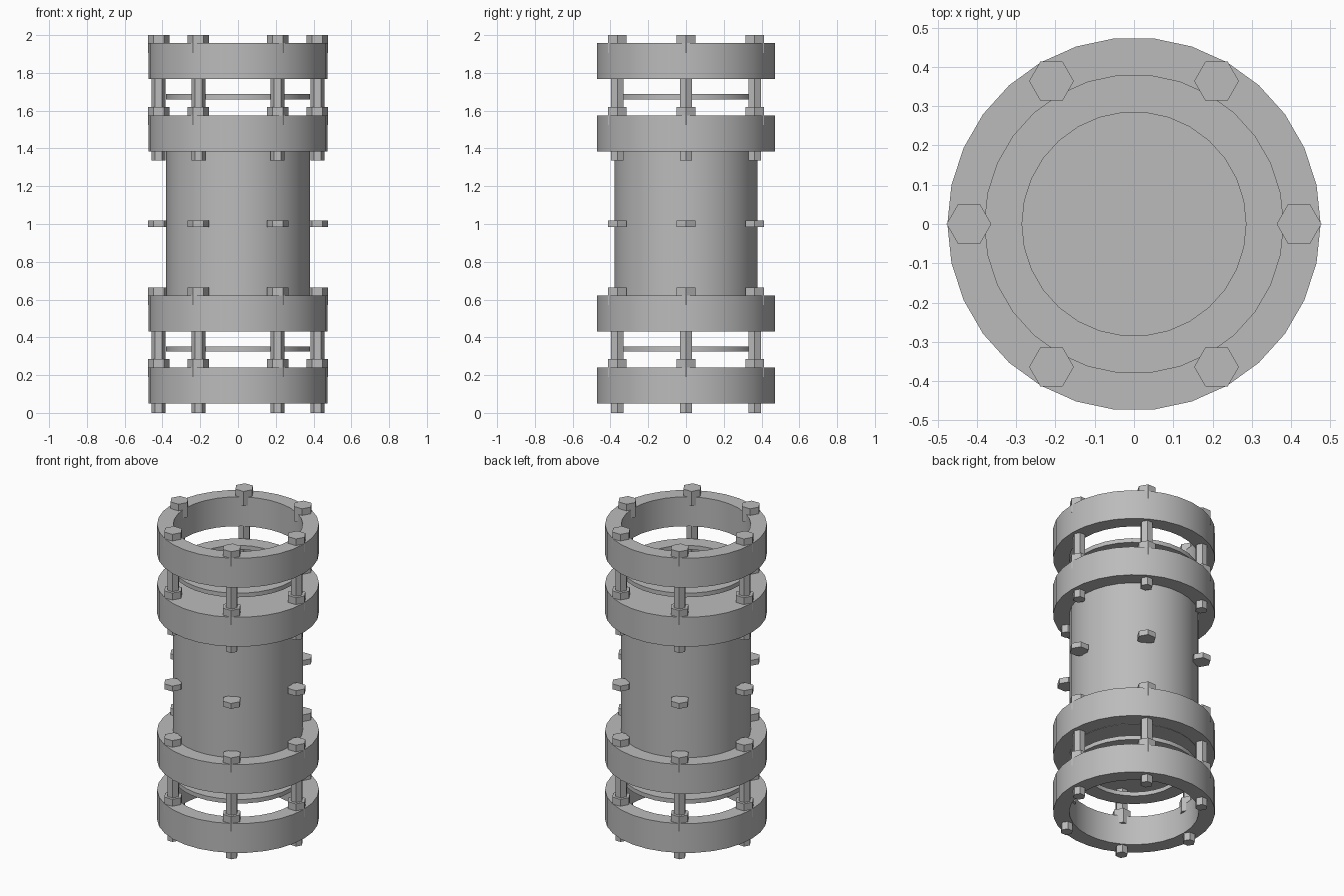
import bpy
import bmesh
from math import cos, sin, pi, radians

SIDES = 30          # segments of the round parts
BOLTS = 6           # bolts around the pipe
BOLT_CIRCLE = 0.42  # distance of the bolts from the axis

cube = bpy.data.objects.get("Cube")
if cube:
    bpy.data.objects.remove(cube, do_unlink=True)

steel = bpy.data.materials.new("grey_steel")
steel.use_nodes = True
GREY = (0.5, 0.5, 0.5, 1.0)
steel.diffuse_color = GREY
steel.node_tree.nodes["Principled BSDF"].inputs["Base Color"].default_value = GREY


def finish(bm, name, smooth=False):
    """Turn a bmesh into a named grey object."""
    bmesh.ops.recalc_face_normals(bm, faces=bm.faces)
    mesh = bpy.data.meshes.new(name)
    bm.to_mesh(mesh)
    bm.free()
    mesh.materials.append(steel)
    obj = bpy.data.objects.new(name, mesh)
    bpy.context.collection.objects.link(obj)
    if smooth:
        bpy.ops.object.select_all(action="DESELECT")
        obj.select_set(True)
        bpy.context.view_layer.objects.active = obj
        bpy.ops.object.shade_smooth_by_angle(angle=radians(30))
    return obj


def add_prism(bm, sides, radius, low, high, x=0.0, y=0.0):
    """Upright prism with a corner pointing along +x."""
    angles = [2 * pi * i / sides for i in range(sides)]
    base = bm.faces.new([bm.verts.new((x + radius * cos(a), y + radius * sin(a), low))
                         for a in angles])
    grown = bmesh.ops.extrude_face_region(bm, geom=[base], use_keep_orig=True)["geom"]
    top = [v for v in grown if isinstance(v, bmesh.types.BMVert)]
    bmesh.ops.translate(bm, verts=top, vec=(0, 0, high - low))


def ring(name, inner, outer, low, high):
    """Flat ring lathed from a rectangular section."""
    bm = bmesh.new()
    section = [(inner, low), (outer, low), (outer, high), (inner, high)]
    loops = []
    for i in range(SIDES):
        a = 2 * pi * i / SIDES
        loops.append([bm.verts.new((r * cos(a), r * sin(a), z)) for r, z in section])
    for i, here in enumerate(loops):
        there = loops[(i + 1) % SIDES]
        for j in range(len(section)):
            k = (j + 1) % len(section)
            bm.faces.new((here[j], there[j], there[k], here[k]))
    return finish(bm, name, smooth=True)


def hex_circle(name, radius, low, high):
    """Six hexagonal prisms spread evenly around the axis."""
    bm = bmesh.new()
    for i in range(BOLTS):
        a = 2 * pi * i / BOLTS
        add_prism(bm, 6, radius, low, high, BOLT_CIRCLE * cos(a), BOLT_CIRCLE * sin(a))
    return finish(bm, name)


# Solid pipe body between the two inner flanges
body = bmesh.new()
add_prism(body, SIDES, 0.38, 0.43, 1.575)
finish(body, "pipe_body", smooth=True)

# Four heavy flanges
for name, low in (("bottom_flange", 0.05), ("lower_body_flange", 0.432),
                  ("upper_body_flange", 1.385), ("top_flange", 1.767)):
    ring(name, 0.38, 0.475, low, low + 0.19)

# Thin gaskets floating in the gaps
for name, low in (("lower_gasket", 0.325), ("upper_gasket", 1.66)):
    ring(name, 0.285, 0.38, low, low + 0.027)

# Two bolt sets: head and nut sunk halfway into the flanges, shaft through both
for side, top in (("lower", 0.665), ("upper", 2.0)):
    hex_circle(side + "_bolt_heads", 0.057, top - 0.095, top)
    hex_circle(side + "_bolt_shafts", 0.037, top - 0.665, top - 0.02)
    hex_circle(side + "_bolt_nuts", 0.057, top - 0.475, top - 0.38)

# Thin hexagonal studs around the middle of the body
hex_circle("middle_studs", 0.057, 0.983, 1.018)
